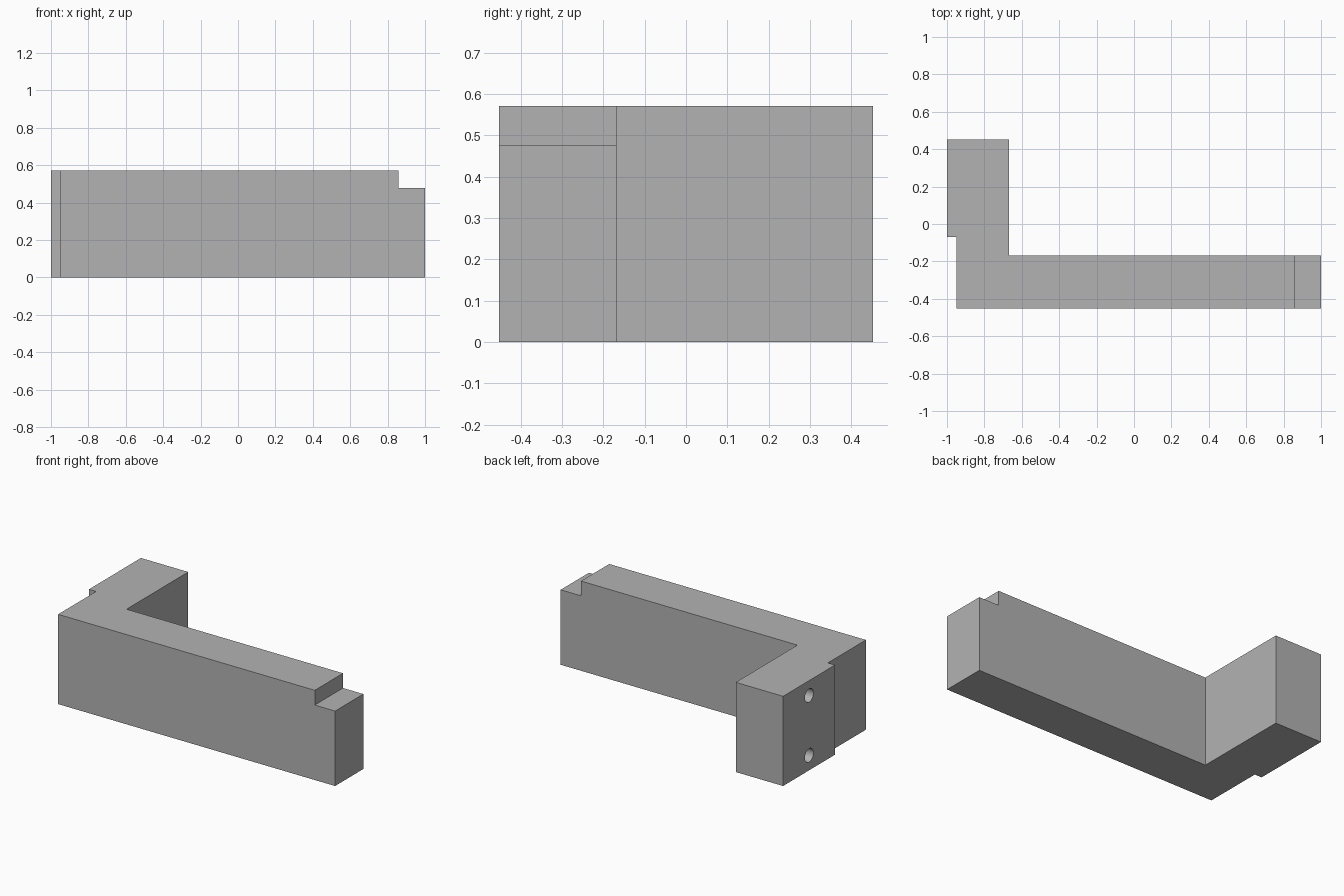
import bpy, bmesh, math

cube = bpy.data.objects.get("Cube")
if cube:
    bpy.data.objects.remove(cube, do_unlink=True)

HEIGHT, LEDGE = 0.571, 0.477
FRONT, BACK = -0.452, 0.452

grey = bpy.data.materials.new("plain grey")
grey.use_nodes = True
grey.diffuse_color = (0.45, 0.45, 0.45, 1)
grey.node_tree.nodes["Principled BSDF"].inputs["Base Color"].default_value = (0.45, 0.45, 0.45, 1)


def extruded(name, outline, height):
    """Raise a plan outline from the ground into a solid."""
    bm = bmesh.new()
    face = bm.faces.new([bm.verts.new((x, y, 0)) for x, y in outline])
    raised = bmesh.ops.extrude_face_region(bm, geom=[face])["geom"]
    bmesh.ops.translate(bm, vec=(0, 0, height),
                        verts=[v for v in raised if isinstance(v, bmesh.types.BMVert)])
    bmesh.ops.recalc_face_normals(bm, faces=bm.faces)
    mesh = bpy.data.meshes.new(name)
    bm.to_mesh(mesh)
    bm.free()
    obj = bpy.data.objects.new(name, mesh)
    bpy.context.collection.objects.link(obj)
    mesh.materials.append(grey)
    return obj


def cut(target, cutter):
    """Subtract a hidden cutter, then remove it."""
    cutter.hide_render = True
    mod = target.modifiers.new("cut", "BOOLEAN")
    mod.operation, mod.solver, mod.object = "DIFFERENCE", "EXACT", cutter
    bpy.context.view_layer.objects.active = target
    bpy.ops.object.modifier_apply(modifier=mod.name)
    bpy.data.objects.remove(cutter, do_unlink=True)


# L-shaped bracket with a raised mounting pad on the short arm
bracket = extruded("bracket", [
    (-0.95, FRONT), (1, FRONT), (1, -0.168), (-0.667, -0.168),
    (-0.667, BACK), (-1, BACK), (-1, -0.07), (-0.95, -0.07)], HEIGHT)

# Step at the end of the long arm
step = extruded("step_cutter", [(0.857, -0.6), (1.1, -0.6), (1.1, 0), (0.857, 0)], 0.3)
step.location.z = LEDGE
cut(bracket, step)

# Two blind screw holes in the mounting pad
for z in (0.095, HEIGHT - 0.095):
    bpy.ops.mesh.primitive_cylinder_add(vertices=32, radius=0.043, depth=0.4,
                                        location=(-1, 0.19, z),
                                        rotation=(0, math.pi / 2, 0))
    hole = bpy.context.object
    hole.data.materials.append(grey)
    cut(bracket, hole)

bpy.ops.object.select_all(action="DESELECT")
bracket.select_set(True)
bpy.context.view_layer.objects.active = bracket
bpy.ops.object.shade_smooth_by_angle(angle=math.radians(30))
